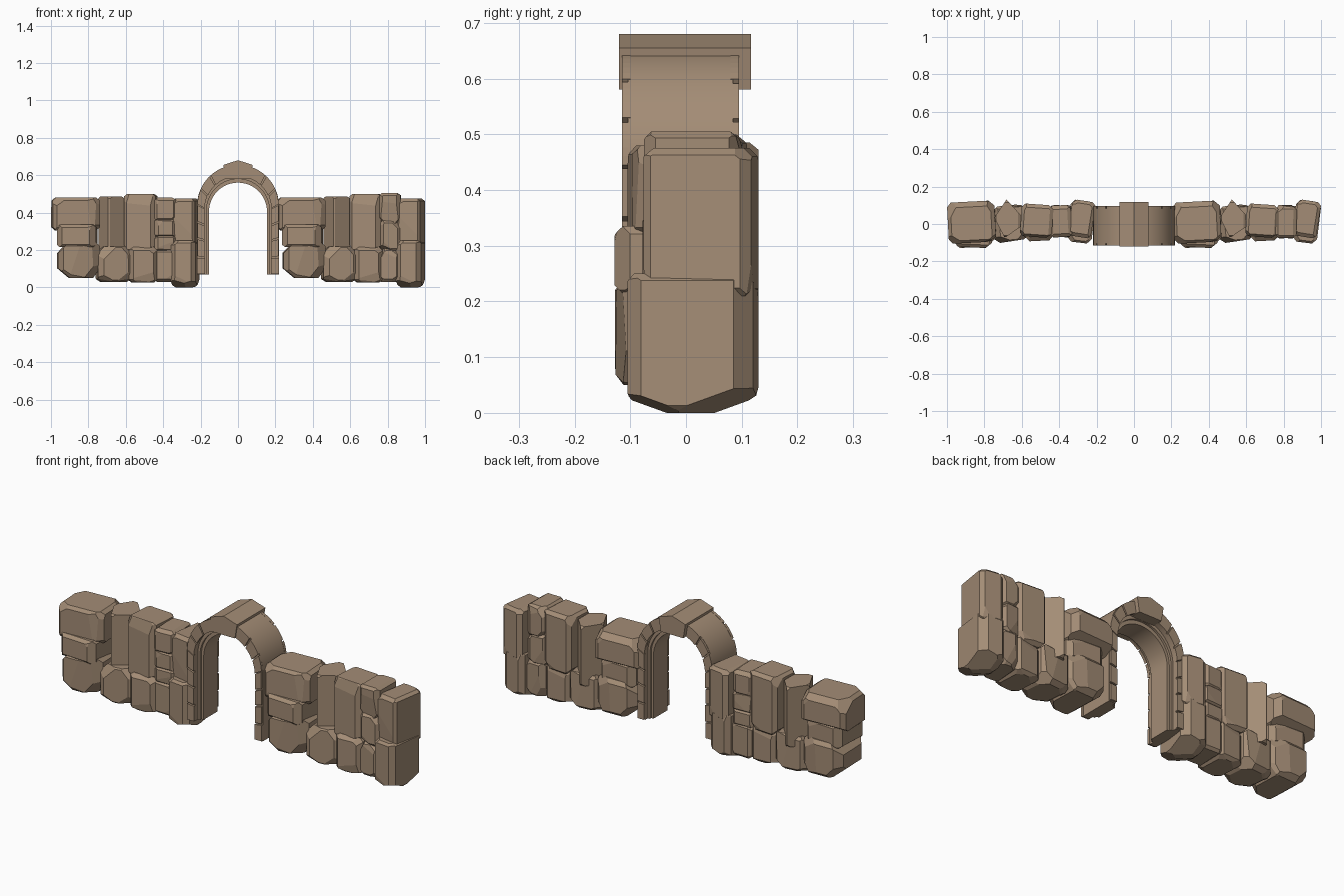
import bpy, bmesh, math, random
from mathutils import Vector, Matrix

random.seed(4)
cube = bpy.data.objects.get("Cube")
if cube:
    bpy.data.objects.remove(cube)

stone_mat = bpy.data.materials.new("warm sandstone")
stone_mat.use_nodes = True
COLOUR = (0.37, 0.265, 0.18, 1)
stone_mat.diffuse_color = COLOUR
stone_mat.node_tree.nodes["Principled BSDF"].inputs["Base Color"].default_value = COLOUR


def finish(bm, name):
    bmesh.ops.recalc_face_normals(bm, faces=bm.faces)
    mesh = bpy.data.meshes.new(name)
    bm.to_mesh(mesh)
    bm.free()
    mesh.materials.append(stone_mat)
    obj = bpy.data.objects.new(name, mesh)
    bpy.context.collection.objects.link(obj)
    return obj


def chop(bm, half, direction, depth):
    """Slice a flat facet off a block on the side facing direction."""
    n = Vector(direction).normalized()
    reach = sum(abs(a) * b for a, b in zip(n, half)) - depth
    cut = bmesh.ops.bisect_plane(bm, geom=bm.verts[:] + bm.edges[:] + bm.faces[:],
                                 plane_co=n * reach, plane_no=n, clear_outer=True)
    edges = [e for e in cut["geom_cut"] if isinstance(e, bmesh.types.BMEdge)]
    if edges:
        bmesh.ops.contextual_create(bm, geom=edges)


def stone(name, x, y, z, yaw=0, edge=0.012, corner=0.025, rim=0.01, keel=0, extra=()):
    """Chiselled block: edge cuts the upright edges, rim the level ones,
    keel slopes the underside, extra lists further (direction, depth) cuts."""
    half = Vector([(r[1] - r[0]) / 2 for r in (x, y, z)])
    centre = Vector([(r[1] + r[0]) / 2 for r in (x, y, z)])
    bm = bmesh.new()
    bmesh.ops.create_cube(bm, size=2, matrix=Matrix.Diagonal((*half, 1)))
    signs = (-1, 1)
    for a in signs:
        for b in signs:
            wob = random.uniform(0.75, 1.3)
            chop(bm, half, (a, b * wob, 0), edge * wob)
            chop(bm, half, (a * 0.8, 0, b * wob), rim)
            chop(bm, half, (0, a, b * wob), rim * wob)
            if keel:
                chop(bm, half, (a * 0.28, b * 0.36, -1), keel * wob)
            for c in signs:
                lean = [s * random.uniform(0.5, 1.2) for s in (a, b, c)]
                chop(bm, half, lean, corner * random.uniform(0.5, 1.4))
    # one broad, shallow facet on front and back
    for side in signs:
        chop(bm, half, (random.uniform(-0.25, 0.25), side, random.uniform(-0.25, 0.25)),
             corner * 0.5)
    for direction, depth in extra:
        chop(bm, half, direction, depth)
    bmesh.ops.transform(bm, verts=bm.verts,
                        matrix=Matrix.Translation(centre) @ Matrix.Rotation(math.radians(yaw), 4, 'Z'))
    return finish(bm, name)


# Wall stones, shared by both sides
wall = [
    stone("broad_top_stone", (-.995, -.742), (-.1, .12), (.305, .48), 3, .018, .03, .012,
          extra=[((-1, .6, .8), .045), ((1, .6, .8), .04), ((0, 1, 1), .02),
                 ((0, .6, -1), .035)]),
    stone("broad_middle_stone", (-.965, -.755), (-.125, .09), (.215, .335), -3, .02, .025),
    stone("broad_bottom_stone", (-.965, -.74), (-.125, .11), (.05, .24), 2, .03, .045, .015, .025,
          [((-1, 0, -1.2), .04), ((-1, 0, 1), .04), ((1, 0, -.7), .03)]),
    stone("angular_tall_stone", (-.75, -.605), (-.07, .13), (.17, .485), 0, .005, .012, .008,
          extra=[((-.83, .56, 0), .056), ((.74, .67, 0), .056),
                 ((-.89, -.45, 0), .05), ((.57, -.82, 0), .046)]),
    stone("angular_bottom_stone", (-.755, -.575), (-.105, .1), (.03, .22), 6, .02, .035, .012, .022,
          [((-1, 0, 1), .025)]),
    stone("wide_tall_stone", (-.605, -.435), (-.07, .105), (.19, .5), -4, .014, .026,
          extra=[((-1, 0, -1), .025), ((1, 0, -1), .025)]),
    stone("wide_bottom_stone", (-.585, -.435), (-.09, .09), (.025, .215), 3, .018, .025, .012, .02),
    stone("end_tall_stone", (-.343, -.217), (-.07, .125), (.21, .475), -9, .012, .018),
    stone("end_bottom_stone", (-.35, -.215), (-.1, .125), (0, .25), -7, .02, .028, .01, .042),
]
for obj in wall:
    twin = obj.copy()
    twin.name = "left_" + obj.name
    twin.location.x = 1.205
    obj.name = "right_" + obj.name
    bpy.context.collection.objects.link(twin)

# Narrow stacked columns, different on each side
for i, z in enumerate([(.03, .205), (.19, .28), (.265, .37), (.355, .48)]):
    stone("right_stacked_stone_%d" % i, (-.45, -.335), (-.07, .1), z,
          random.uniform(-5, 5), .01, .015)
for i, z in enumerate([(.03, .21), (.195, .36), (.34, .505)]):
    stone("left_stacked_stone_%d" % i, (.755, .87), (-.075, .1), z,
          random.uniform(-5, 5), .014, .026)

LEG = 0.335


def arch_point(s, r):
    """Point on the arch line: straight leg, half circle, straight leg."""
    spring = 0.405 + (r - 0.155) * 0.5
    foot = spring - 0.07
    if s < 0:
        return r, spring + s / LEG * foot
    if s > math.pi:
        return -r, spring - (s - math.pi) / LEG * foot
    return r * math.cos(s), spring + r * math.sin(s)


def extrude_outline(name, outline, y0, y1):
    bm = bmesh.new()
    front = [bm.verts.new((x, y0, z)) for x, z in outline]
    back = [bm.verts.new((x, y1, z)) for x, z in outline]
    bm.faces.new(front)
    bm.faces.new(back[::-1])
    for i in range(len(front)):
        j = (i + 1) % len(front)
        bm.faces.new((front[i], back[i], back[j], front[j]))
    return finish(bm, name)


def arch_part(name, s0, s1, r0, r1, y0, y1, steps):
    stops = sorted({s0, s1} | {s0 + (s1 - s0) * i / steps for i in range(1, steps)}
                   | {s for s in (0, math.pi) if s0 < s < s1})
    outline = [arch_point(s, r1) for s in stops] + [arch_point(s, r0) for s in stops[::-1]]
    return extrude_outline(name, outline, y0, y1)


def smooth(obj):
    bpy.ops.object.select_all(action='DESELECT')
    obj.select_set(True)
    bpy.context.view_layer.objects.active = obj
    bpy.ops.object.shade_smooth_by_angle(angle=math.radians(30))


# Continuous arch vault with a recessed inner lining
END = math.pi + LEG
smooth(arch_part("arch_vault", -LEG, END, .18, .218, -.104, .084, 40))
smooth(arch_part("arch_middle_lining", -LEG, END, .168, .185, -.078, .062, 40))
smooth(arch_part("arch_inner_lining", -LEG, END, .155, .172, -.065, .05, 40))

# Separate facing stones on front and back of the arch
joints = [-LEG, -.25, -.16, -.08, .02, .42, .82, 1.24]
for face, (y0, y1) in {"front": (-.115, -.1), "back": (.08, .095)}.items():
    for i, (a, b) in enumerate(zip(joints, joints[1:])):
        gap = .004 if b <= .02 else .02
        a, b = a + gap, b - gap
        bulge = random.uniform(0, .003)
        for side, s0, s1 in (("left", a, b), ("right", math.pi - b, math.pi - a)):
            arch_part("%s_%s_arch_stone_%d" % (side, face, i), s0, s1,
                      .18 - bulge, .216 + bulge, y0, y1, 5)

# Keystone
key = [(-.066, .58), (-.078, .655), (0, .68), (.078, .655), (.066, .58)]
extrude_outline("keystone", key, -.12, .117)
